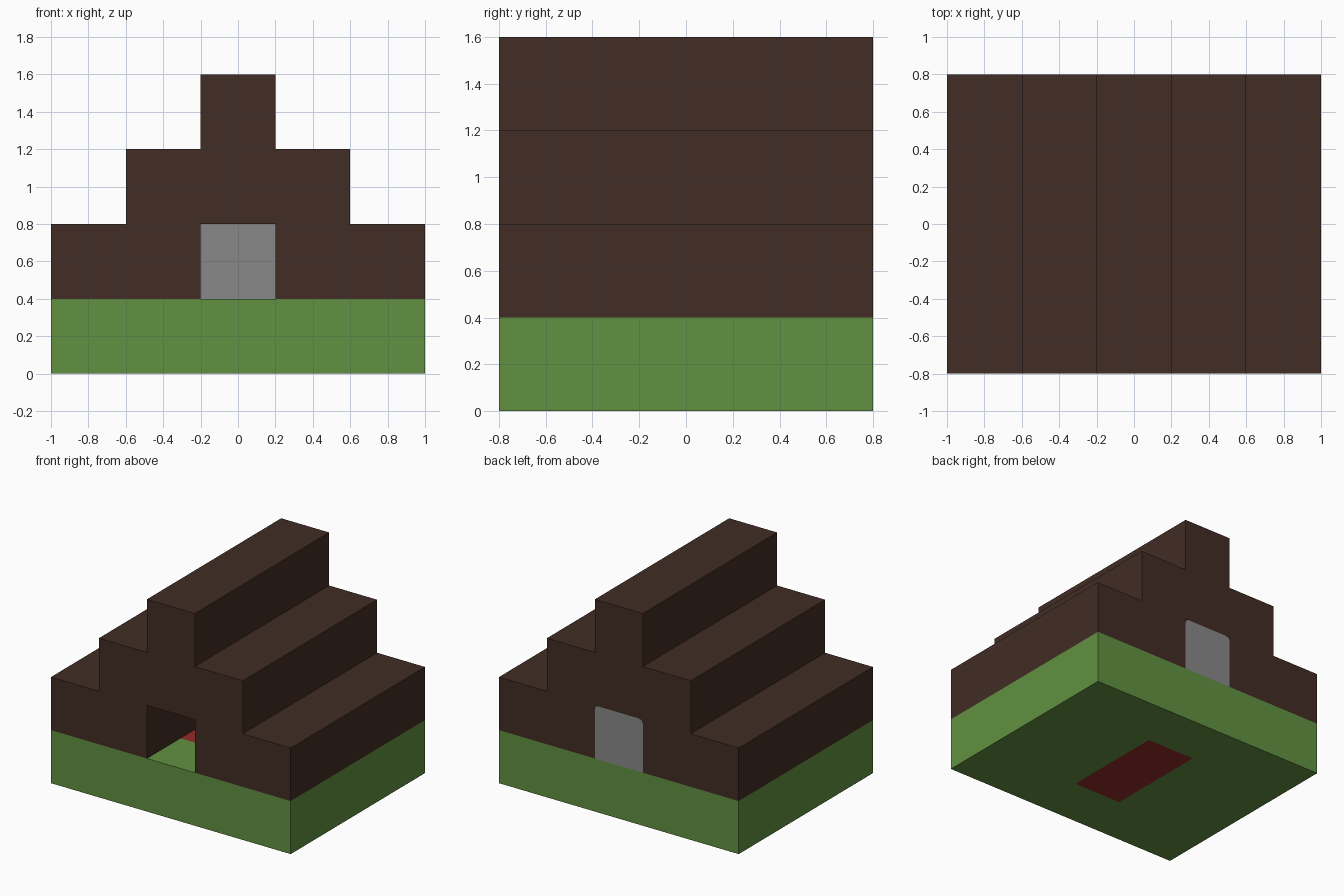
import bpy, bmesh
from math import sin, cos, pi

if "Cube" in bpy.data.objects:
    bpy.data.objects.remove(bpy.data.objects["Cube"], do_unlink=True)


def material(name, color):
    m = bpy.data.materials.new(name)
    m.use_nodes = True
    rgba = (*color, 1)
    m.diffuse_color = rgba
    m.node_tree.nodes["Principled BSDF"].inputs["Base Color"].default_value = rgba
    return m


green = material("grass green", (0.122, 0.283, 0.054))
brown = material("dark wood brown", (0.054, 0.026, 0.018))
grey = material("stone grey", (0.25, 0.25, 0.25))
red = material("carpet red", (0.29, 0.023, 0.023))


def finish(name, bm, *mats):
    bmesh.ops.recalc_face_normals(bm, faces=bm.faces)
    me = bpy.data.meshes.new(name)
    bm.to_mesh(me)
    bm.free()
    for m in mats:
        me.materials.append(m)
    ob = bpy.data.objects.new(name, me)
    bpy.context.collection.objects.link(ob)
    return ob


def extrude_profile(name, points, y0, y1, mat):
    """Extrude an x-z outline from y0 to y1."""
    bm = bmesh.new()
    face = bm.faces.new([bm.verts.new((x, y0, z)) for x, z in points])
    new = bmesh.ops.extrude_face_region(bm, geom=[face])["geom"]
    bmesh.ops.translate(bm, vec=(0, y1 - y0, 0),
                        verts=[v for v in new if isinstance(v, bmesh.types.BMVert)])
    return finish(name, bm, mat)


def mirrored(half):
    """Complete a symmetric outline from its +x half."""
    return half + [(-x, z) for x, z in reversed(half)]


C = 0.4           # block size
H = C / 2
DEPTH = 2 * C     # half the depth

# Ground slab with a carpet block set into the middle
bm = bmesh.new()
bmesh.ops.create_cube(bm, size=1)
bmesh.ops.scale(bm, vec=(5 * C, 4 * C, C), verts=bm.verts)
bmesh.ops.translate(bm, vec=(0, 0, H), verts=bm.verts)
for axis, cut in (((1, 0, 0), H), ((0, 1, 0), C)):
    for s in (-1, 1):
        bmesh.ops.bisect_plane(bm, geom=bm.verts[:] + bm.edges[:] + bm.faces[:],
                               plane_co=[a * s * cut for a in axis], plane_no=axis)
for f in bm.faces:
    c = f.calc_center_median()
    f.material_index = int(abs(c.x) < H and abs(c.y) < C)
finish("ground", bm, green, red)

# Stepped house body with a passage through it
steps = [(H, C), (5 * H, C)]
for i in range(3):
    top = (i + 2) * C
    steps.append(((5 - 2 * i) * H, top))
    if i < 2:
        steps.append(((3 - 2 * i) * H, top))
# outline starts at the passage ceiling
outline = mirrored([(H, 2 * C)] + steps)
extrude_profile("house_body", outline, -DEPTH, DEPTH, brown)

# Stone door block closing the back of the passage
box = mirrored([(H, C), (H, 2 * C)])
extrude_profile("door_block", box, C, DEPTH - 0.006, grey)
extrude_profile("door_frame", box, DEPTH - 0.006, DEPTH - 0.002, brown)

# Outer door panel with rounded top corners
R = 0.03
arc = [(H - R + R * cos(a), 2 * C - R + R * sin(a))
       for a in (i * pi / 12 for i in range(7))]
extrude_profile("door_panel", mirrored([(H, C)] + arc), DEPTH - 0.004, DEPTH, grey)
